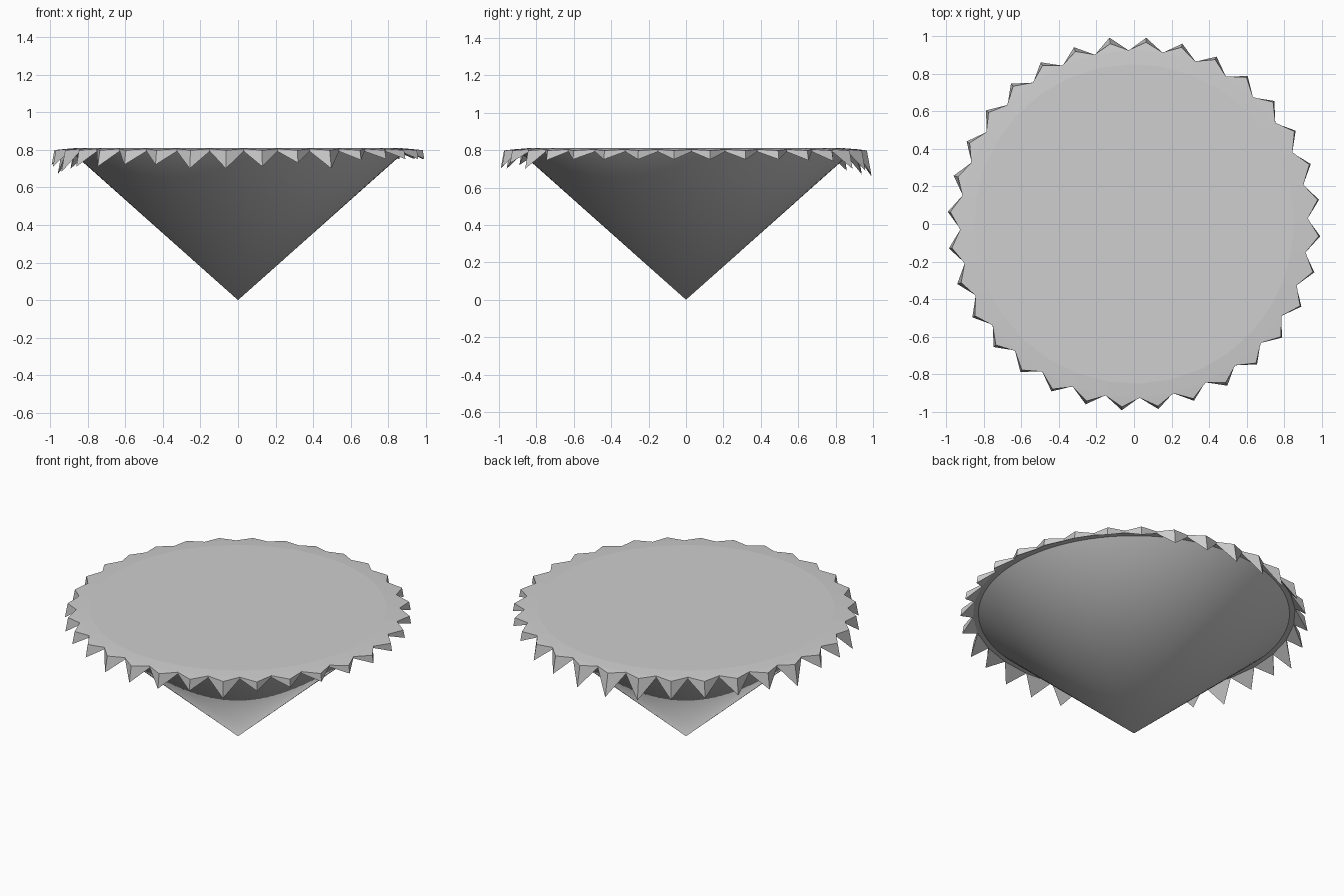
import bpy
import bmesh
from math import cos, sin, radians, tau

cube = bpy.data.objects.get("Cube")
if cube:
    bpy.data.objects.remove(cube, do_unlink=True)

# One plain grey for everything
grey = bpy.data.materials.new("stone grey")
grey.use_nodes = True
grey.diffuse_color = (0.62, 0.62, 0.62, 1)
grey.node_tree.nodes["Principled BSDF"].inputs["Base Color"].default_value = grey.diffuse_color


def finish(name, bm):
    bmesh.ops.recalc_face_normals(bm, faces=bm.faces)
    mesh = bpy.data.meshes.new(name)
    bm.to_mesh(mesh)
    bm.free()
    mesh.materials.append(grey)
    obj = bpy.data.objects.new(name, mesh)
    bpy.context.collection.objects.link(obj)
    return obj


# Smooth inverted cone standing on its point
RIM_R, RIM_Z = 0.89, 0.792
bm = bmesh.new()
SIDES = 96
apex = bm.verts.new((0, 0, 0))
rim = [bm.verts.new((RIM_R * cos(tau * i / SIDES), RIM_R * sin(tau * i / SIDES), RIM_Z))
       for i in range(SIDES)]
for i in range(SIDES):
    bm.faces.new((apex, rim[(i + 1) % SIDES], rim[i]))
bm.faces.new(rim)
cone = finish("lower_cone", bm)
for poly in cone.data.polygons:
    poly.use_smooth = len(poly.vertices) == 3

# Top plate with a ring of drooping pointed teeth; one tip height per tooth
TIP_Z = [.75, .75, .75, .745, .74, .70, .69, .67,
         .66, .67, .69, .70, .70, .70, .67, .72,
         .71, .68, .71, .71, .72, .72, .70, .70,
         .71, .73, .70, .745, .75, .75, .75, .75]
N = len(TIP_Z)
START = radians(7.5)
bm = bmesh.new()


def point(step, r, z):
    a = START + tau * step / N
    return bm.verts.new((r * cos(a), r * sin(a), z))


inner_top = [point(i - 0.5, 0.85, 0.81) for i in range(N)]
valley_top = [point(i - 0.5, 0.925, 0.804) for i in range(N)]
valley_low = [point(i - 0.5, 0.922, 0.792) for i in range(N)]
inner_low = [point(i - 0.5, 0.86, 0.79) for i in range(N)]
tip_top = [point(i, 0.995 - 0.2 * (0.8 - z), 0.798) for i, z in enumerate(TIP_Z)]
tip_low = [point(i, 1.0 if z < 0.67 else 0.993, z) for i, z in enumerate(TIP_Z)]

for i in range(N):
    j = (i + 1) % N
    # upper surface
    bm.faces.new((inner_top[i], valley_top[i], valley_top[j], inner_top[j]))
    bm.faces.new((valley_top[i], tip_top[i], valley_top[j]))
    # two outer flanks of the tooth
    bm.faces.new((valley_top[i], valley_low[i], tip_low[i], tip_top[i]))
    bm.faces.new((tip_top[i], tip_low[i], valley_low[j], valley_top[j]))
    # back of the tooth and the underside ring
    bm.faces.new((valley_low[i], valley_low[j], tip_low[i]))
    bm.faces.new((inner_low[i], inner_low[j], valley_low[j], valley_low[i]))
bm.faces.new(inner_top)
bm.faces.new(inner_low)
finish("toothed_plate", bm)
